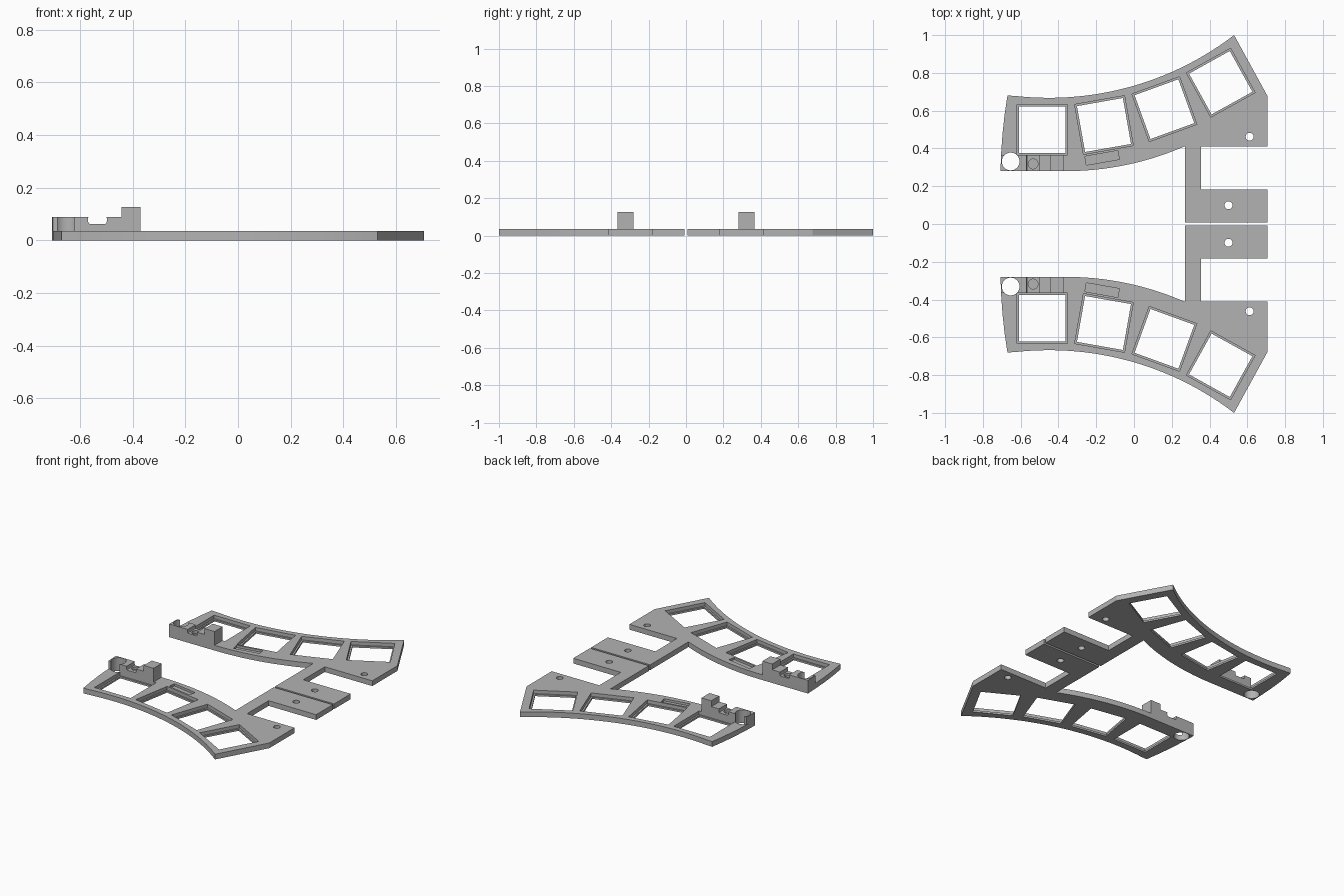
import bpy, bmesh, math
from mathutils import Matrix

if "Cube" in bpy.data.objects:
    bpy.data.objects.remove(bpy.data.objects["Cube"])

T = 0.035  # plate thickness
grey = bpy.data.materials.new("mid_grey")
grey.diffuse_color = (0.45, 0.45, 0.45, 1)
grey.use_nodes = True
grey.node_tree.nodes["Principled BSDF"].inputs["Base Color"].default_value = grey.diffuse_color


def prism(name, pts, z0, z1):
    """Extrude a flat outline from z0 to z1."""
    bm = bmesh.new()
    face = bm.faces.new([bm.verts.new((x, y, z0)) for x, y in pts])
    ext = bmesh.ops.extrude_face_region(bm, geom=[face])
    for v in ext["geom"]:
        if isinstance(v, bmesh.types.BMVert):
            v.co.z = z1
    bmesh.ops.recalc_face_normals(bm, faces=bm.faces)
    me = bpy.data.meshes.new(name)
    bm.to_mesh(me)
    bm.free()
    me.materials.append(grey)
    ob = bpy.data.objects.new(name, me)
    bpy.context.collection.objects.link(ob)
    return ob


def arc(cx, y0, r, xa, xb, n):
    """Shallow upward-bending arc whose lowest point is (cx, y0)."""
    xs = [xa + (xb - xa) * i / n for i in range(n + 1)]
    return [(x, y0 + r - math.sqrt(r * r - (x - cx) ** 2)) for x in xs]


def circle(x, y, r, n=32):
    return [(x + r * math.cos(2 * math.pi * i / n),
             y + r * math.sin(2 * math.pi * i / n)) for i in range(n)]


def rect(x, y, w, h, deg=0):
    c, s = math.cos(math.radians(deg)), math.sin(math.radians(deg))
    return [(x + a * w / 2 * c - b * h / 2 * s, y + a * w / 2 * s + b * h / 2 * c)
            for a, b in ((-1, -1), (1, -1), (1, 1), (-1, 1))]


def apply(ob, mod):
    bpy.context.view_layer.objects.active = ob
    bpy.ops.object.modifier_apply(modifier=mod.name)


def boolean(ob, other, op="DIFFERENCE"):
    m = ob.modifiers.new("bool", "BOOLEAN")
    m.operation, m.solver, m.object = op, "EXACT", other
    apply(ob, m)
    bpy.data.objects.remove(other)


def cut(ob, pts, z0=-0.1, z1=0.3):
    boolean(ob, prism("cutter", pts, z0, z1))


# Curved plate with its connecting arm and mounting tab
left_edge = [(-0.67, 0.68), (-0.685, 0.58), (-0.696, 0.48), (-0.703, 0.38), (-0.707, 0.28)]
outline = (left_edge + arc(-0.36, 0.28, 1.57, -0.36, 0.27, 20)
           + [(0.27, 0.007), (0.707, 0.007), (0.707, 0.183), (0.355, 0.183),
              (0.355, 0.411), (0.707, 0.411), (0.707, 0.677)]
           + arc(-0.45, 0.668, 1.612, 0.53, -0.63, 28))
plate = prism("plate", outline, 0, T)

# Stepped square windows, following the curve
for x, y, deg in ((-0.486, 0.499, 0), (-0.159, 0.524, 10), (0.161, 0.608, 20), (0.459, 0.748, 29)):
    cut(plate, rect(x, y, 0.247, 0.247, deg))
    cut(plate, rect(x, y, 0.268, 0.268, deg), 0.012)

# Screw holes, large corner hole, shallow slot
cut(plate, circle(0.612, 0.462, 0.021))
cut(plate, circle(0.50, 0.099, 0.021))
cut(plate, circle(-0.653, 0.331, 0.047))
cut(plate, rect(-0.169, 0.35, 0.177, 0.047, 10), 0.02)

# Raised holder: low rail plus taller post
block = prism("holder_block", [(-0.7035, 0.365), (-0.707, 0.28), (-0.443, 0.28), (-0.443, 0.365)], T, 0.088)
post = prism("holder_post", rect(-0.4065, 0.3225, 0.073, 0.085), T, 0.127)
cut(block, circle(-0.653, 0.331, 0.047))

# Rounded channel across the rail, with a blind pin hole in its floor
profile = [(x, max(z, 0.0625)) for x, z in circle(-0.534, 0.078, 0.036)]
channel = prism("cutter", profile, -0.5, -0.1)
channel.data.transform(Matrix.Rotation(math.radians(90), 4, "X"))
boolean(block, channel)
cut(block, circle(-0.534, 0.318, 0.026), 0.045)

# Mirror every part to the other half
for ob in (plate, block, post):
    m = ob.modifiers.new("mirror", "MIRROR")
    m.use_axis = (False, True, False)
    m.use_mirror_merge = False
    apply(ob, m)
    bpy.ops.object.select_all(action="DESELECT")
    ob.select_set(True)
    bpy.ops.object.shade_smooth_by_angle(angle=math.radians(25))
